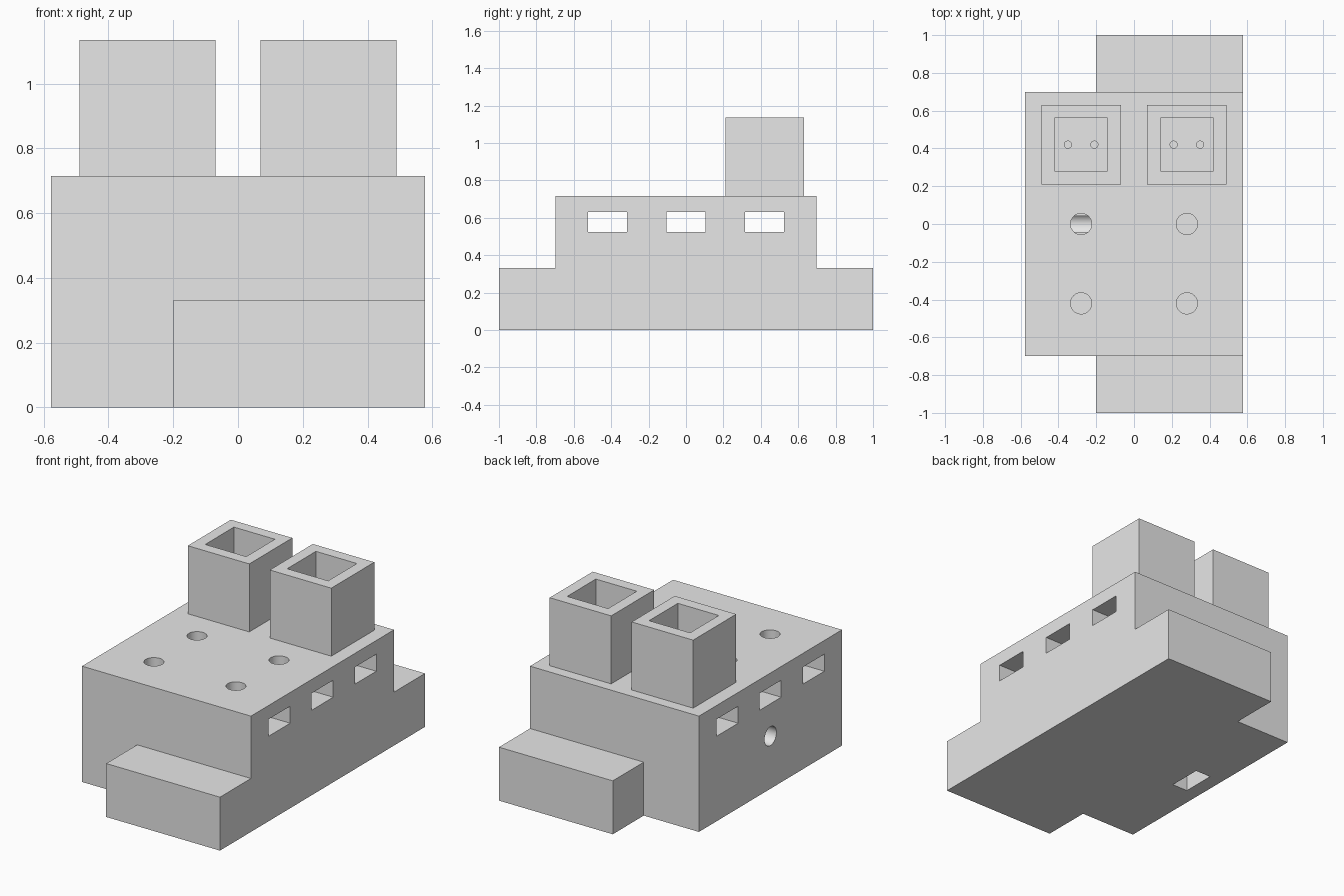
import bpy
from math import pi

cube = bpy.data.objects.get("Cube")
if cube:
    bpy.data.objects.remove(cube, do_unlink=True)

grey = bpy.data.materials.new("plain_grey")
grey.use_nodes = True
grey.diffuse_color = (0.8, 0.8, 0.8, 1)
grey.node_tree.nodes["Principled BSDF"].inputs["Base Color"].default_value = (0.8, 0.8, 0.8, 1)


def box(name, x, y, z):
    """Box given as (min, max) pairs along each axis."""
    spans = (x, y, z)
    bpy.ops.mesh.primitive_cube_add(size=1, location=[(a + b) / 2 for a, b in spans])
    ob = bpy.context.object
    ob.name = name
    ob.scale = [b - a for a, b in spans]
    bpy.ops.object.transform_apply(location=True, rotation=True, scale=True)
    ob.data.materials.append(grey)
    return ob


def rod(name, centre, radius, length, rotation=(0, 0, 0)):
    bpy.ops.mesh.primitive_cylinder_add(vertices=48, radius=radius, depth=length,
                                        location=centre, rotation=rotation)
    ob = bpy.context.object
    ob.name = name
    bpy.ops.object.transform_apply(location=True, rotation=True, scale=True)
    ob.data.materials.append(grey)
    return ob


def cut(target, cutter):
    """Subtract the cutter, apply the result and remove the cutter."""
    mod = target.modifiers.new("cut", 'BOOLEAN')
    mod.operation = 'DIFFERENCE'
    mod.solver = 'EXACT'
    mod.object = cutter
    bpy.ops.object.select_all(action='DESELECT')
    bpy.context.view_layer.objects.active = target
    target.select_set(True)
    bpy.ops.object.modifier_apply(modifier=mod.name)
    bpy.data.objects.remove(cutter, do_unlink=True)


def vertical_hole(target, x, y, radius, bottom, top):
    cut(target, rod("hole_cutter", (x, y, (bottom + top) / 2), radius, top - bottom))


TOP, LEDGE, HALF = 0.715, 0.33, 0.577
PITCH, OFFSET, FLOOR = 0.42, 0.28, 0.785

# Body block with a low ledge left standing at each end
body = box("body", (-HALF, HALF), (-1, 1), (0, TOP))
for ends in ((-1.2, -0.698), (0.698, 1.2)):
    cut(body, box("ledge_cutter", (-1, 1), ends, (LEDGE, 1)))
    cut(body, box("corner_cutter", (-1, -0.2), ends, (-0.2, 1)))

# Three rectangular slots across the full width
for y in (-PITCH, 0, PITCH):
    cut(body, box("slot_cutter", (-1, 1), (y - 0.105, y + 0.105), (0.525, 0.63)))

# Side bore and the slot in the underside
cut(body, rod("bore_cutter", (-0.4, 0, 0.325), 0.058, 0.5, (0, pi / 2, 0)))
cut(body, box("underside_cutter", (-0.488, -0.383), (-0.105, 0.105), (-0.1, 0.3)))

# Round holes in the top
for x in (-OFFSET, OFFSET):
    for y in (-PITCH, 0):
        vertical_hole(body, x, y, 0.056, 0.365, 1)

# Hollow square towers with two small holes in each floor
for name, x in (("right_tower", -OFFSET), ("left_tower", OFFSET)):
    tower = box(name, (x - 0.21, x + 0.21), (PITCH - 0.21, PITCH + 0.21), (TOP, TOP + 0.42))
    cut(tower, box("well_cutter", (x - 0.14, x + 0.14), (PITCH - 0.14, PITCH + 0.14), (FLOOR, 1.3)))
    for dx in (-0.07, 0.07):
        vertical_hole(tower, x + dx, PITCH, 0.019, 0.6, 0.9)
        vertical_hole(body, x + dx, PITCH, 0.019, 0.6, 0.9)

# Smooth bores, sharp box edges
for ob in (body, bpy.data.objects["left_tower"], bpy.data.objects["right_tower"]):
    bpy.ops.object.select_all(action='DESELECT')
    bpy.context.view_layer.objects.active = ob
    ob.select_set(True)
    bpy.ops.object.shade_smooth_by_angle(angle=pi / 6)
